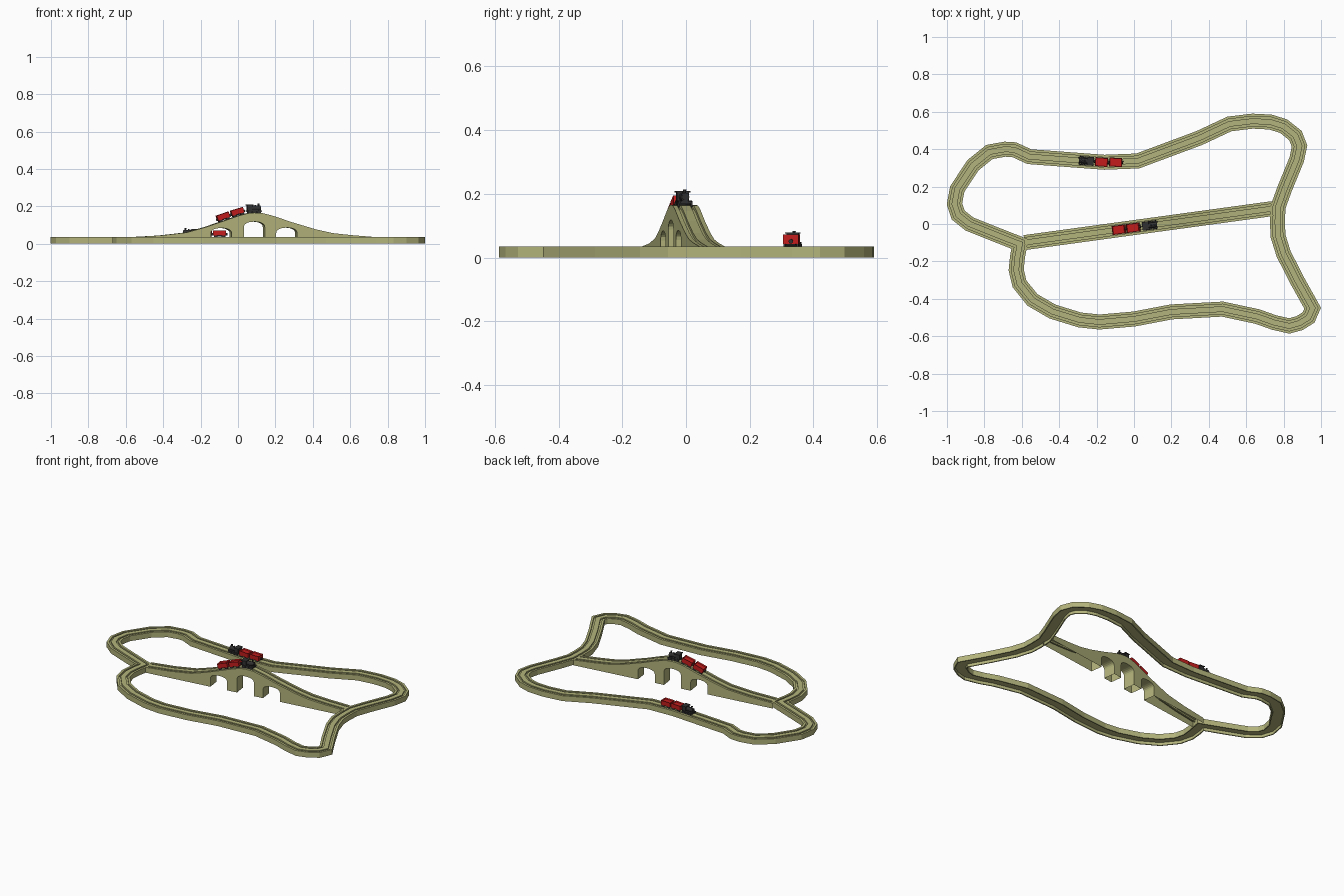
import bpy, bmesh, math
from mathutils import Vector, Matrix

if "Cube" in bpy.data.objects:
    bpy.data.objects.remove(bpy.data.objects["Cube"])


def material(name, rgb):
    m = bpy.data.materials.new(name)
    m.diffuse_color = (*rgb, 1)
    m.use_nodes = True
    m.node_tree.nodes["Principled BSDF"].inputs["Base Color"].default_value = m.diffuse_color
    return m


OLIVE = material("olive_plastic", (0.45, 0.455, 0.20))
RED = material("red_paint", (0.55, 0.012, 0.012))
DARK = material("dark_paint", (0.03, 0.03, 0.03))


def finish(bm, name, mat, matrix=None):
    bmesh.ops.remove_doubles(bm, verts=bm.verts, dist=1e-6)
    bmesh.ops.recalc_face_normals(bm, faces=bm.faces)
    me = bpy.data.meshes.new(name)
    bm.to_mesh(me)
    bm.free()
    me.materials.append(mat)
    ob = bpy.data.objects.new(name, me)
    bpy.context.collection.objects.link(ob)
    if matrix:
        ob.matrix_world = matrix
    return ob


# Cross-section of the running surface: two wheel grooves, (across, relative height)
half = [(0.015, 0), (0.015, -0.01), (0.026, -0.01), (0.026, 0), (0.04, 0)]
TOP = [(-t, z) for t, z in reversed(half)] + half
H = 0.035

# Ground loop: hollow section swept along a mitred closed path
path = [(-.96, .107), (-.945, .187), (-.86, .315), (-.773, .385), (-.69, .40),
        (-.64, .397), (-.56, .36), (-.158, .33), (.02, .337), (.35, .46),
        (.51, .535), (.634, .55), (.73, .545), (.80, .523), (.863, .473),
        (.885, .417), (.87, .345), (.805, .187), (.77, .09), (.767, .01),
        (.77, -.064), (.80, -.16), (.874, -.305), (.955, -.45), (.933, -.50),
        (.885, -.53), (.83, -.545), (.75, -.527), (.66, -.495), (.473, -.455),
        (.20, -.47), (0, -.508), (-.185, -.524), (-.29, -.513), (-.436, -.468),
        (-.543, -.406), (-.612, -.32), (-.63, -.246), (-.623, -.176),
        (-.61, -.107), (-.773, -.043), (-.88, 0), (-.94, .048)]
section = TOP + [(.04, -H), (.033, -H), (.033, -.016), (-.033, -.016), (-.033, -H), (-.04, -H)]
bm = bmesh.new()
rings = []
n = len(path)
for i in range(n):
    p, c, q = (Vector(path[j % n]) for j in (i - 1, i, i + 1))
    d1, d2 = (c - p).normalized(), (q - c).normalized()
    n1 = Vector((-d1.y, d1.x))
    miter = (n1 + Vector((-d2.y, d2.x))).normalized()
    miter /= max(0.6, miter.dot(n1))
    rings.append([bm.verts.new((*(c + miter * t), H + z)) for t, z in section])
for i in range(n):
    a, b = rings[i], rings[(i + 1) % n]
    for k in range(len(section)):
        m = (k + 1) % len(section)
        bm.faces.new((a[k], a[m], b[m], b[k]))
finish(bm, "track_loop", OLIVE)

# Bridge: humped deck with three arches, open underneath
knots = [(-.585, .0348), (-.42, .044), (-.28, .06), (-.18, .088), (-.08, .122),
         (0, .15), (.05, .163), (.08, .166), (.13, .163), (.19, .147),
         (.28, .116), (.41, .077), (.5, .057), (.6, .046), (.74, .0348)]
SLOPE = 0.137
LEN = math.hypot(1, SLOPE)


def deck(x):
    for (x0, z0), (x1, z1) in zip(knots, knots[1:]):
        if x <= x1:
            return z0 + (z1 - z0) * (x - x0) / (x1 - x0)


def bridge_point(x):
    return Vector((x, -0.10 + (x + 0.59) * SLOPE))


arches = [(-.095, .084), (.082, .118), (.255, .086)]
R, RISE = 0.056, 0.03
stations = [(x, 0) for x, z in knots if all(abs(x - c) > R for c, t in arches)]
for c, top in arches:
    stations.append((c - R, 0))
    for k in range(13):
        a = math.pi * (1 - k / 12)
        stations.append((c + R * math.cos(a), top - RISE + RISE * math.sin(a) ** 0.8
                         if 0 < k < 12 else top - RISE))
    stations.append((c + R, 0))
stations.sort(key=lambda s: round(s[0], 5))
across = Vector((-SLOPE, 1)) / LEN
bm = bmesh.new()
rings = []
for x, b in stations:
    c = bridge_point(x)
    pts = [(t, deck(x) + z) for t, z in TOP] + [(.04, b), (-.04, b)]
    rings.append([bm.verts.new((*(c + across * t), z)) for t, z in pts])
for (s0, a), (s1, b) in zip(zip(stations, rings), zip(stations[1:], rings[1:])):
    for k in range(12):
        m = (k + 1) % 12
        under = k == 10
        if under and s0[1] == 0 and s1[1] == 0:
            continue
        if not under and abs(s0[0] - s1[0]) < 1e-5:
            continue
        bm.faces.new((a[k], a[m], b[m], b[k]))
finish(bm, "arched_bridge", OLIVE)


def box(bm, x0, x1, w, z0, z1):
    mat = Matrix.Translation(((x0 + x1) / 2, 0, (z0 + z1) / 2)) @ Matrix.Diagonal((x1 - x0, w, z1 - z0, 1))
    return bmesh.ops.create_cube(bm, size=1, matrix=mat)["verts"]


def cyl(bm, pos, r, depth, axis="Z", r2=None, seg=12):
    rot = {"X": Matrix.Rotation(math.pi / 2, 4, "Y"),
           "Y": Matrix.Rotation(math.pi / 2, 4, "X"), "Z": Matrix()}[axis]
    bmesh.ops.create_cone(bm, cap_ends=True, segments=seg, radius1=r, radius2=r2 or r,
                          depth=depth, matrix=Matrix.Translation(pos) @ rot)


def wheels(bm, xs, r):
    for x in xs:
        for y in (-.0205, .0205):
            cyl(bm, (x, y, r - .008), r, .006, "Y")
        cyl(bm, (x, 0, r - .008), .002, .04, "Y", seg=6)


def locomotive(name, mat):
    bm = bmesh.new()
    box(bm, -.038, .036, .034, .006, .014)              # chassis
    box(bm, -.038, -.009, .038, .012, .040)             # cab
    box(bm, -.041, -.005, .046, .040, .044)             # roof
    cyl(bm, (.012, 0, .025), .0135, .046, "X", seg=16)  # boiler
    cyl(bm, (.036, 0, .025), .010, .004, "X", seg=16)   # smokebox door
    cyl(bm, (.025, 0, .042), .0035, .014, r2=.0055)     # chimney
    cyl(bm, (.007, 0, .040), .005, .006, r2=.003)       # dome
    box(bm, .033, .038, .044, .005, .013)               # buffer beam
    for y in (-.014, .014):
        cyl(bm, (.040, y, .010), .003, .005, "X", seg=8)
    cyl(bm, (-.041, 0, .010), .003, .010, "X", seg=8)   # coupling
    wheels(bm, (-.024, 0, .024), .011)
    finish(bm, name, DARK, mat)


def wagon(name, mat):
    bm = bmesh.new()
    box(bm, -.034, .034, .048, .008, .037)
    bm.normal_update()
    top = [f for f in bm.faces if f.normal.z > .9]
    bmesh.ops.inset_region(bm, faces=top, thickness=.004)
    bmesh.ops.translate(bm, verts=top[0].verts, vec=(0, 0, -.008))
    finish(bm, name + "_body", RED, mat)
    bm = bmesh.new()
    box(bm, -.030, .030, .030, .004, .009)              # underframe
    for x in (-.037, .037):
        cyl(bm, (x, 0, .016), .007, .007, "X")          # couplings
    wheels(bm, (-.021, .021), .010)
    finish(bm, name + "_running_gear", DARK, mat)


def pose(x, y, z, yaw, pitch=0):
    return (Matrix.Translation((x, y, z)) @ Matrix.Rotation(yaw, 4, "Z")
            @ Matrix.Rotation(-pitch, 4, "Y"))


# Train crossing the bridge, and a second train on the loop heading the other way
for i, x in enumerate((.085, .002, -.073)):
    z0, z1 = deck(x - .025), deck(x + .025)
    m = pose(*bridge_point(x), (z0 + z1) / 2 + .001, math.atan(SLOPE),
             math.atan2(z1 - z0, .05 * LEN))
    locomotive("bridge_locomotive", m) if i == 0 else wagon(f"bridge_wagon_{i}", m)
for i, x in enumerate((-.256, -.174, -.098)):
    y = .36 + (x + .56) * -.0746 if x < -.158 else .33
    m = pose(x, y, H, math.pi - .0745 if x < -.158 else math.pi - .03)
    locomotive("loop_locomotive", m) if i == 0 else wagon(f"loop_wagon_{i}", m)
